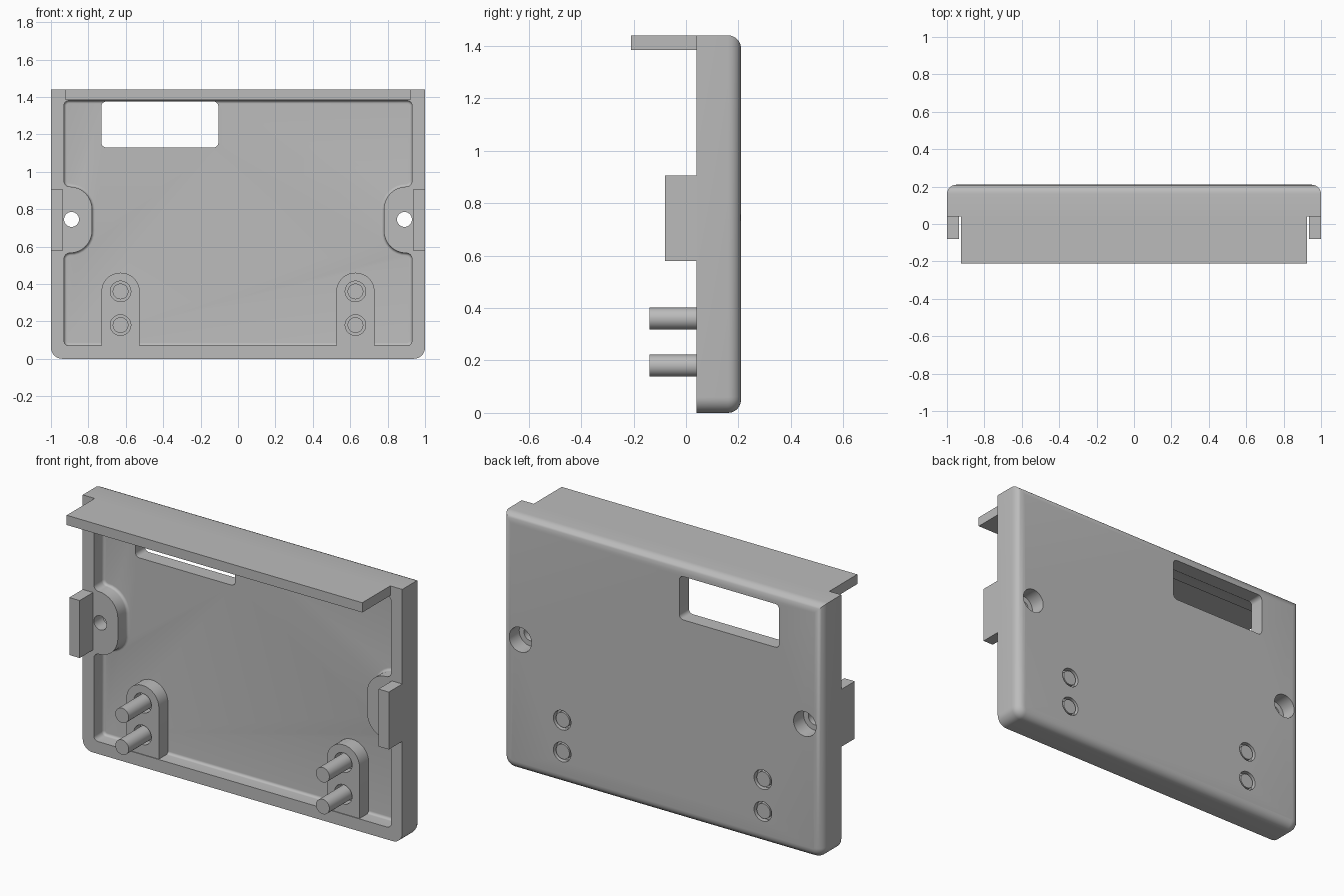
import bpy, bmesh, math
from mathutils import Vector

cube = bpy.data.objects.get("Cube")
if cube:
    bpy.data.objects.remove(cube, do_unlink=True)

grey = bpy.data.materials.new("plain grey")
grey.use_nodes = True
grey.diffuse_color = (0.5, 0.5, 0.5, 1)
grey.node_tree.nodes["Principled BSDF"].inputs["Base Color"].default_value = (0.5, 0.5, 0.5, 1)


def rounded(corners, steps=8):
    """Turn (x, z, radius) corners into an outline with arcs."""
    out = []
    for i, (x, z, r) in enumerate(corners):
        p = Vector((x, z))
        if r == 0:
            out.append(p)
            continue
        a = (Vector(corners[i - 1][:2]) - p).normalized()
        b = (Vector(corners[(i + 1) % len(corners)][:2]) - p).normalized()
        half = a.angle(b) / 2
        centre = p + (a + b).normalized() * (r / math.sin(half))
        start = p + a * (r / math.tan(half)) - centre
        end = p + b * (r / math.tan(half)) - centre
        sweep = start.angle(end)
        for k in range(steps + 1):
            t = k / steps
            out.append(centre + (start * math.sin((1 - t) * sweep)
                                 + end * math.sin(t * sweep)) / math.sin(sweep))
    return out


def box(x0, x1, z0, z1, r=0):
    return rounded([(x0, z0, r), (x1, z0, r), (x1, z1, r), (x0, z1, r)])


def circle(x, z, r, n=40):
    return [Vector((x + r * math.cos(2 * math.pi * k / n),
                    z + r * math.sin(2 * math.pi * k / n))) for k in range(n)]


def prism(name, outline, y0, y1, back_round=0):
    """Extrude an outline front to back, optionally rounding the back rim."""
    bm = bmesh.new()
    front = bm.faces.new([bm.verts.new((p.x, y0, p.y)) for p in outline])
    ext = bmesh.ops.extrude_face_region(bm, geom=[front])["geom"]
    back = [v for v in ext if isinstance(v, bmesh.types.BMVert)]
    bmesh.ops.translate(bm, verts=back, vec=(0, y1 - y0, 0))
    if back_round:
        rim = [e for e in bm.edges if all(v in back for v in e.verts)]
        bmesh.ops.bevel(bm, geom=rim, offset=back_round, segments=6, profile=0.5, affect='EDGES')
    bmesh.ops.recalc_face_normals(bm, faces=bm.faces)
    mesh = bpy.data.meshes.new(name)
    bm.to_mesh(mesh)
    bm.free()
    mesh.materials.append(grey)
    obj = bpy.data.objects.new(name, mesh)
    bpy.context.collection.objects.link(obj)
    return obj


def activate(obj):
    bpy.ops.object.select_all(action='DESELECT')
    obj.select_set(True)
    bpy.context.view_layer.objects.active = obj


def cut(target, cutter):
    mod = target.modifiers.new("cut", 'BOOLEAN')
    mod.operation = 'DIFFERENCE'
    mod.solver = 'EXACT'
    mod.object = cutter
    activate(target)
    bpy.ops.object.modifier_apply(modifier=mod.name)
    bpy.data.objects.remove(cutter, do_unlink=True)


RIM, FLOOR, BACK, TOP = 0.04, 0.125, 0.21, 1.44
PIN_Z = (0.18, 0.36)
SIDES = (("left", 1), ("right", -1))

# Tray shell with rounded back edges
shell = prism("shell", rounded([(-1, 0, 0.06), (1, 0, 0.06), (1, TOP, 0), (-1, TOP, 0)]),
              RIM, BACK, 0.05)

# Cavity outline bends inward around the two screw bosses
bump = [(0.93, 0.565, 0.03), (0.78, 0.565, 0.12), (0.78, 0.92, 0.12), (0.93, 0.92, 0.03)]
cavity = ([(-0.93, 0.07, 0.025), (0.93, 0.07, 0.025)] + bump
          + [(0.93, 1.38, 0.025), (-0.93, 1.38, 0.025)]
          + [(-x, z, r) for x, z, r in reversed(bump)])
cut(shell, prism("cavity_cutter", rounded(cavity), RIM - 0.1, FLOOR, 0.015))

# Display window
cut(shell, prism("window_cutter", box(-0.73, -0.105, 1.13, 1.375, 0.025), 0.08, 0.3))

parts = [shell]
for side, s in SIDES:
    # Screw hole with counterbore from the back
    cut(shell, prism("hole_cutter", circle(s * 0.89, 0.745, 0.04), -0.1, 0.3))
    cut(shell, prism("counterbore_cutter", circle(s * 0.89, 0.745, 0.07), 0.12, 0.3))

    # Side tab
    parts.append(prism(side + "_tab", box(*sorted((s * 0.935, s)), 0.58, 0.905), -0.08, RIM + 0.002))

    # Arched pad with two pins standing in recesses
    x = s * 0.628
    pad = prism(side + "_pad", rounded([(x - 0.102, 0.05, 0), (x + 0.102, 0.05, 0),
                                        (x + 0.102, 0.46, 0.1), (x - 0.102, 0.46, 0.1)]),
                RIM + 0.004, FLOOR + 0.01)
    parts.append(pad)
    for label, z in zip(("lower", "upper"), PIN_Z):
        cut(pad, prism("recess_cutter", circle(x, z, 0.055), -0.1, 0.1))
        cut(shell, prism("recess_cutter", circle(x, z, 0.055), 0.18, 0.3))
        parts.append(prism(f"{side}_{label}_pin", circle(x, z, 0.042), -0.14, 0.205))

# Top shelf
parts.append(prism("top_shelf", box(-0.925, 0.925, 1.385, TOP), -0.21, RIM + 0.002))

for part in parts:
    activate(part)
    bpy.ops.object.shade_smooth_by_angle(angle=math.radians(35))
